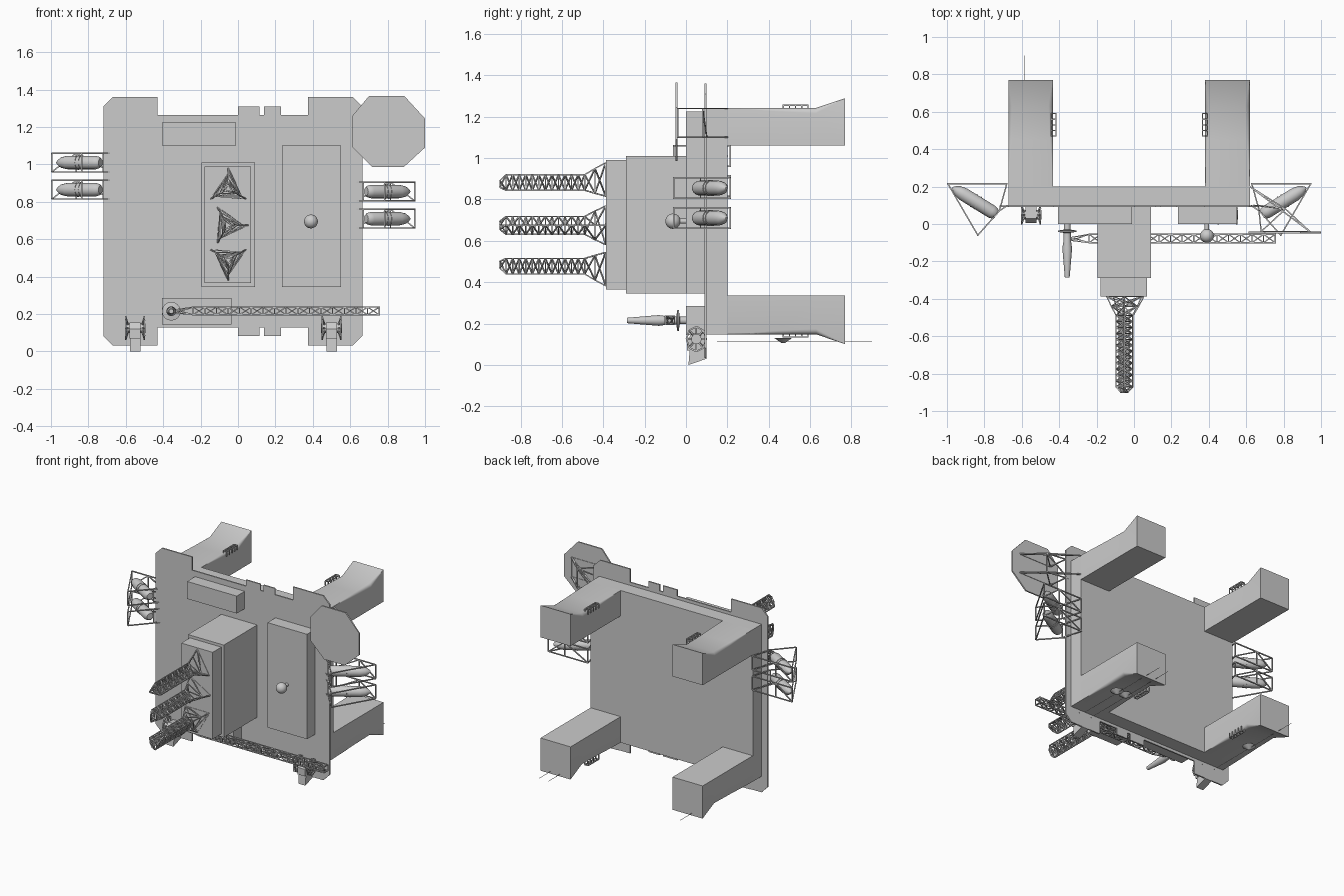
import bpy, bmesh
from math import sin, cos, pi, radians
from mathutils import Vector, Matrix

if "Cube" in bpy.data.objects:
    bpy.data.objects.remove(bpy.data.objects["Cube"])


def finish(name, bm, smooth=False):
    bmesh.ops.recalc_face_normals(bm, faces=bm.faces)
    me = bpy.data.meshes.new(name)
    bm.to_mesh(me)
    bm.free()
    ob = bpy.data.objects.new(name, me)
    bpy.context.collection.objects.link(ob)
    if smooth:
        bpy.ops.object.select_all(action='DESELECT')
        ob.select_set(True)
        bpy.context.view_layer.objects.active = ob
        bpy.ops.object.shade_smooth_by_angle(angle=radians(35))
    return ob


def loft(name, rings, smooth=False):
    bm = bmesh.new()
    vs = [[bm.verts.new(p) for p in r] for r in rings]
    n = len(rings[0])
    for a, b in zip(vs, vs[1:]):
        for i in range(n):
            bm.faces.new((a[i], a[(i + 1) % n], b[(i + 1) % n], b[i]))
    bm.faces.new(vs[0])
    bm.faces.new(vs[-1])
    return finish(name, bm, smooth)


def plate(name, xz, y0, y1):
    return loft(name, [[(x, y, z) for x, z in xz] for y in (y0, y1)])


def box(name, x0, x1, y0, y1, z0, z1):
    return plate(name, [(x0, z0), (x1, z0), (x1, z1), (x0, z1)], y0, y1)


def lathe(name, start, direction, profile, n=16):
    d = Vector(direction).normalized()
    q = d.to_track_quat('Z', 'Y')
    rings = [[Vector(start) + q @ Vector((r * cos(2 * pi * i / n), r * sin(2 * pi * i / n), t))
              for i in range(n)] for t, r in profile]
    return loft(name, rings, True)


def struts(name, segs, w=0.006):
    bm = bmesh.new()
    for a, b in segs:
        a, b = Vector(a), Vector(b)
        m = Matrix.Translation((a + b) / 2) @ (b - a).to_track_quat('Z', 'Y').to_matrix().to_4x4()
        bmesh.ops.create_cube(bm, size=1, matrix=m @ Matrix.Diagonal((w, w, (b - a).length, 1)))
    return finish(name, bm)


def lattice(name, rings, w):
    # chords, rings and alternating diagonals
    segs, n = [], len(rings[0])
    for k, r in enumerate(rings):
        for i in range(n):
            j = (i + 1) % n
            segs.append((r[i], r[j]))
            if k + 1 < len(rings):
                s = rings[k + 1]
                segs.append((r[i], s[i]))
                segs.append((r[i], s[j]) if k % 2 else (r[j], s[i]))
    return struts(name, segs, w)


# deck plate with corner lobes and tabs
top = [(-.72, 1.31), (-.67, 1.36), (-.43, 1.36), (-.43, 1.265), (0, 1.265), (0, 1.31), (.115, 1.31),
       (.115, 1.265), (.14, 1.265), (.14, 1.31), (.23, 1.31), (.23, 1.265), (.375, 1.265), (.375, 1.36),
       (.615, 1.36), (.665, 1.31)]
plate("deck_plate", top + [(x, 1.393 - z) for x, z in reversed(top)], .09, .1)
box("deck_hull", -.672, .62, .1, .2, .148, 1.243)

# four legs with flared feet
for side, x0, x1 in (("left", -.672, -.432), ("right", .38, .62)):
    for lev, zi, zo, zf in (("upper", 1.06, 1.243, 1.29), ("lower", .335, .148, .1)):
        rings = []
        s = 1 if zo > zi else -1
        for y, z, c in ((.2, zo, .001), (.3, zo, .006), (.45, zo, .018), (.63, zo, .026), (.77, zf, .001)):
            r = [(x0, y, zi)]
            for k in range(5):
                a = pi / 2 * k / 4
                r.append((x0 + c * (1 - cos(a)), y, z - s * c * (1 - sin(a))))
            for k in range(5):
                a = pi / 2 * k / 4
                r.append((x1 - c * (1 - sin(a)), y, z - s * c * (1 - cos(a))))
            rings.append(r + [(x1, y, zi)])
        loft(f"{side}_{lev}_leg", rings, True)
        # rack on inner edge of leg
        xe, d = (x1, 1) if side == "left" else (x0, -1)
        segs = []
        for xx in (xe - d * .012, xe + d * .014):
            segs.append(((xx, .47, zo + s * .013), (xx, .59, zo + s * .013)))
        for k in range(5):
            y = .47 + .03 * k
            segs += [((xe - d * .012, y, zo + s * .013), (xe + d * .014, y, zo + s * .013)),
                     ((xe + d * .014, y, zo + s * .013), (xe + d * .014, y, zo - s * .02)),
                     ((xe - d * .012, y, zo + s * .013), (xe - d * .012, y, zo - s * .01))]
        struts(f"{side}_{lev}_rack", segs, .006)

# long thin rods and small cones under lower legs
struts("rods", [((x, .15, .115), (x, .9, .115)) for x in (-.585, .465, .54)], .002)
for x in (-.585, .465, .54):
    lathe("rod_cone", (x, .47, .13), (0, 0, -1), [(0, .045), (.01, .03), (.025, .008)], 10)

# deck housings
box("main_block", -.195, .09, -.29, .09, .345, 1.01)
box("drill_floor", -.18, .07, -.388, -.29, .365, .99)
box("side_block", .235, .55, 0, .09, .345, 1.10)
box("upper_block", -.405, -.01, 0, .09, 1.10, 1.225)
box("lower_block", -.405, -.035, 0, .09, .145, .285)

# three triangular derricks
stations = [(-.388, .108), (-.44, .08), (-.49, .05)]
stations += [(-.49 - .38 * k / 12, .05) for k in range(1, 13)] + [(-.90, .022)]
for i, (cx, cz, rot) in enumerate(((-.052, .87, 90), (-.055, .675, 0), (-.052, .49, -90))):
    lattice(f"derrick_{i + 1}",
            [[(cx + r * cos(radians(rot + 120 * k)), y, cz + r * sin(radians(rot + 120 * k)))
              for k in range(3)] for y, r in stations], .006)

# crane: mast and boom
lathe("crane_mast", (-.357, 0, .215), (0, -1, 0),
      [(0, .018), (.03, .018), (.035, .05), (.042, .05), (.047, .02), (.09, .02), (.13, .026), (.285, .013)])
rings = [[(-.335, y, z) for y, z in ((-.088, .207), (-.088, .223), (-.072, .223), (-.072, .207))]]
for k in range(17):
    x = -.24 + .995 * k / 16
    rings.append([(x, -.10, .196), (x, -.10, .237), (x, -.055, .237), (x, -.055, .196)])
lattice("crane_boom", rings, .006)

# radar dome
lathe("dome_stalk", (.39, 0, .695), (0, -1, 0), [(0, .012), (.04, .012)])
bm = bmesh.new()
bmesh.ops.create_uvsphere(bm, u_segments=20, v_segments=12, radius=.037,
                          matrix=Matrix.Translation((.39, -.063, .695)))
finish("dome", bm, True)

# landing pad and its support truss
plate("landing_pad", [(.70, 1.365), (.89, 1.365), (1, 1.245), (1, 1.09), (.885, .985), (.72, .985),
                      (.613, 1.09), (.613, 1.262)], -.05, -.04)
segs = []
for z in (1.1, 1.24):
    pts = [(.62, .2), (.94, .2), (.68, -.04), (.94, -.04), (.665, .1), (.81, .08)]
    P = [(x, y, z) for x, y in pts]
    segs += [(P[0], P[3]), (P[0], P[5]), (P[4], P[2]), (P[4], P[5]), (P[5], P[2]), (P[5], P[3]), (P[2], P[3])]
for x, y in ((.81, .08), (.68, -.04), (.94, -.04)):
    segs.append(((x, y, 1.1), (x, y, 1.24)))
segs.append(((.64, .1, 1.1), (.81, .08, 1.24)))
struts("pad_truss", segs, .007)

# lifeboats in side cradles, mirrored about the deck centreline
mid = -.025
for side, d, rows in (("left", -1, (1.01, .865)), ("right", 1, (.855, .71))):
    def X(u):
        return mid + d * u
    for n, zc in enumerate(rows):
        a, b = Vector((X(.71), .05, zc)), Vector((X(.945), .195, zc))
        L = (b - a).length
        lathe(f"{side}_lifeboat_{n + 1}", a, b - a,
              [(0, .022), (.01, .031), (.03, .036), (L * .75, .036), (L * .88, .029), (L * .96, .015), (L, .004)])
        for t in (.42, .5):
            lathe("boat_band", a.lerp(b, t), b - a, [(0, .039), (.006, .039)])
        segs = []
        Q = [(.655, .215), (.97, .215), (.81, -.06), (.695, .07), (.65, .1)]
        for z in (zc - .05, zc + .05):
            P = [(X(u), y, z) for u, y in Q]
            segs += [(P[0], P[1]), (P[1], P[2]), (P[2], P[3]), (P[3], P[4]), (P[3], P[0])]
        for u, y in Q[:4] + [(.84, .215)]:
            segs.append(((X(u), y, zc - .05), (X(u), y, zc + .05)))
        segs.append(((X(.655), .215, zc - .05), (X(.84), .215, zc + .05)))
        segs.append(((X(.84), .215, zc + .05), (X(.97), .215, zc - .05)))
        struts(f"{side}_cradle_{n + 1}", segs, .007)

# winches on the lower edge
for side, cx in (("left", -.55), ("right", .5)):
    def prism(name, x0, x1, yz):
        return loft(f"{side}_{name}", [[(x, y, z) for y, z in yz] for x in (x0, x1)])
    prism("fairlead", cx - .028, cx + .028, [(.012, 0), (.1, .03), (.1, .10), (.02, .10)])
    prism("winch_body", cx - .03, cx + .03, [(.005, .07), (.1, .07), (.1, .15), (.03, .155), (.005, .12)])
    for d in (-1, 1):
        lathe(f"{side}_drum", (cx + d * .025, .05, .125), (d, 0, 0), [(0, .025), (.03, .025)])
        hub = cx + d * .05
        segs = []
        for k in range(8):
            a, b = pi * k / 4, pi * (k + 1) / 4
            p = (hub, .05 + .048 * cos(a), .125 + .06 * sin(a))
            q = (hub, .05 + .048 * cos(b), .125 + .06 * sin(b))
            segs += [(p, q), (p, (cx + d * .03, .05, .125))]
        struts(f"{side}_winch_wheel", segs, .008)
